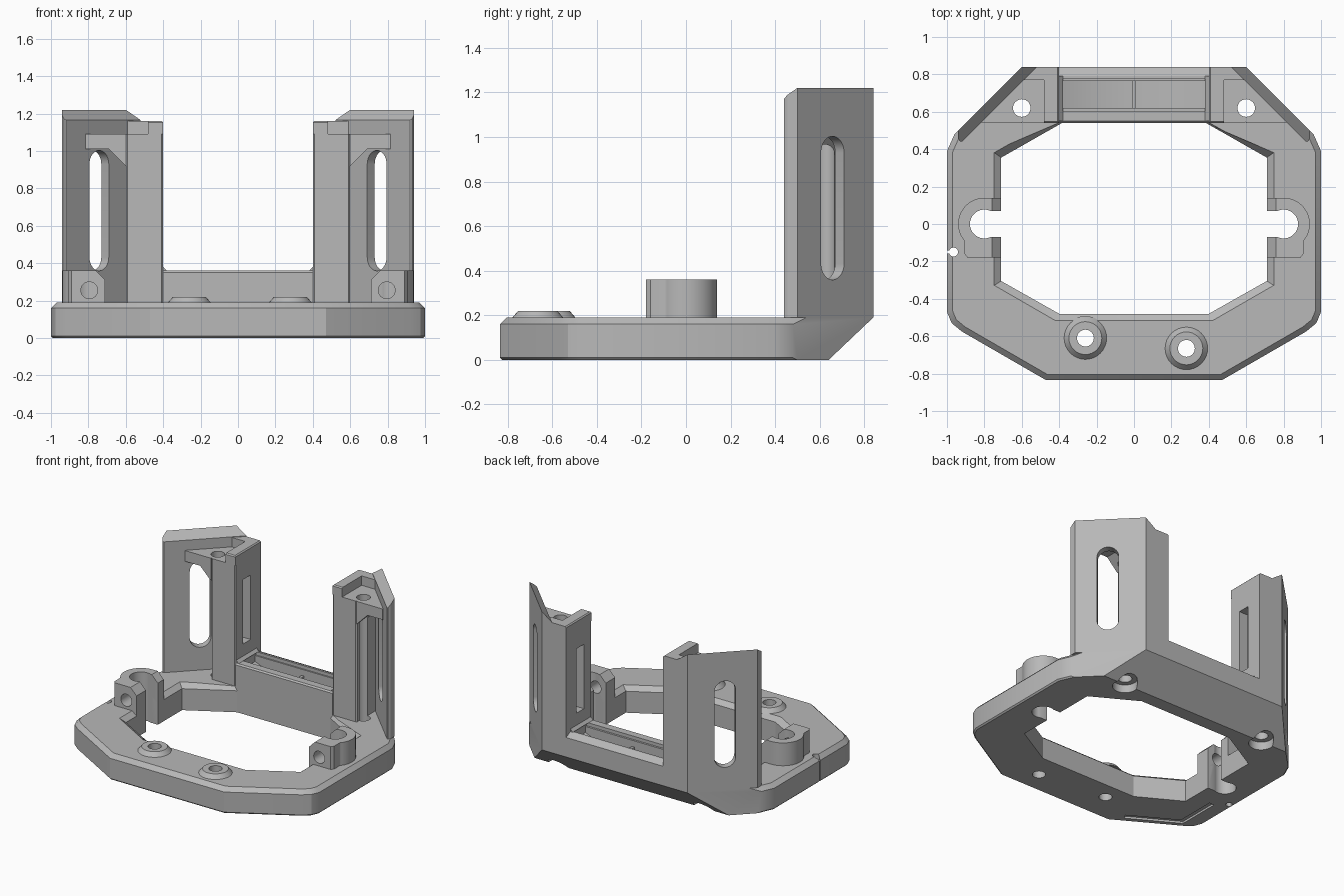
import bpy, bmesh, math
from mathutils import Matrix

cube = bpy.data.objects.get("Cube")
if cube:
    bpy.data.objects.remove(cube)

grey = bpy.data.materials.new("plain grey")
grey.use_nodes = True
colour = (0.48, 0.48, 0.48, 1)
grey.diffuse_color = colour
grey.node_tree.nodes["Principled BSDF"].inputs["Base Color"].default_value = colour

PLACE = {"x": lambda a, b, d: (d, a, b),
         "y": lambda a, b, d: (a, d, b),
         "z": lambda a, b, d: (a, b, d)}


def loft(name, lower, upper, d0, d1, axis="z"):
    """Solid between two matching outlines set along an axis."""
    bm = bmesh.new()
    low = [bm.verts.new(PLACE[axis](a, b, d0)) for a, b in lower]
    top = [bm.verts.new(PLACE[axis](a, b, d1)) for a, b in upper]
    bm.faces.new(low)
    bm.faces.new(top)
    n = len(low)
    for i in range(n):
        j = (i + 1) % n
        bm.faces.new((low[i], low[j], top[j], top[i]))
    bmesh.ops.recalc_face_normals(bm, faces=bm.faces)
    mesh = bpy.data.meshes.new(name)
    bm.to_mesh(mesh)
    bm.free()
    obj = bpy.data.objects.new(name, mesh)
    mesh.materials.append(grey)
    bpy.context.collection.objects.link(obj)
    return obj


def prism(name, outline, d0, d1, axis="z"):
    return loft(name, outline, outline, d0, d1, axis)


def arc(cx, cy, r, start=0, end=360, n=32):
    full = end - start == 360
    steps = n if full else n - 1
    angles = [math.radians(start + (end - start) * i / steps) for i in range(n)]
    return [(cx + r * math.cos(t), cy + r * math.sin(t)) for t in angles]


def rect(a0, a1, b0, b1):
    return [(a0, b0), (a1, b0), (a1, b1), (a0, b1)]


def both_sides(half):
    return half + [(-x, y) for x, y in reversed(half)]


def flip(points):
    return [(-x, y) for x, y in points]


def apply_modifier(obj, mod):
    bpy.context.view_layer.objects.active = obj
    bpy.ops.object.modifier_apply(modifier=mod.name)


def cut(obj, *cutters):
    for c in cutters:
        mod = obj.modifiers.new("cut", "BOOLEAN")
        mod.operation = "DIFFERENCE"
        mod.solver = "EXACT"
        mod.object = c
        apply_modifier(obj, mod)
        bpy.data.objects.remove(c)


def mirror(obj):
    apply_modifier(obj, obj.modifiers.new("mirror", "MIRROR"))


def bevel_edges(obj, rule, width):
    bm = bmesh.new()
    bm.from_mesh(obj.data)
    edges = [e for e in bm.edges if rule((e.verts[0].co + e.verts[1].co) / 2)]
    bmesh.ops.bevel(bm, geom=edges, offset=width, segments=1, affect="EDGES")
    bm.to_mesh(obj.data)
    bm.free()


DECK = 0.19
PINS = [(-0.26, -0.61), (0.28, -0.665)]

# Base ring with chamfered rim
outer = both_sides([(0.47, -0.835), (0.92, -0.575), (0.975, -0.53), (1, -0.47),
                    (1, 0.39), (0.96, 0.48), (0.6, 0.84)])
base = prism("base_ring", outer, 0, DECK)
bevel_edges(base, lambda m: m.z > 0.18 and m.y < 0.45, 0.03)
bevel_edges(base, lambda m: m.z < 0.001 and m.y < 0.45, 0.01)

# Ring opening, flared at the deck
opening = both_sides([(0.4, -0.48), (0.71, -0.305), (0.71, 0.355), (0.385, 0.54)])
flare = [(x * 1.07, min(y * 1.1, 0.54)) for x, y in opening]
cut(base, prism("opening", opening, -0.1, 0.3),
    loft("flare", opening, flare, 0.16, 0.2))

# Sloped underside at the back
cut(base, prism("back_slope", [(0.54, -0.095), (0.94, 0.285), (0.94, -0.095)],
                -1.2, 1.2, "x"))

# Clamp slots, screw holes and nut pockets in the ring
slot = [(0.6, -0.07)] + arc(0.8, 0, 0.077, -115, 115) + [(0.6, 0.07)]
for side in (lambda p: p, flip):
    cut(base, prism("slot", side(slot), -0.1, 0.5),
        prism("screw", side(arc(0.6, 0.62, 0.047)), -0.1, 0.5),
        prism("pocket", side(arc(0.6, 0.62, 0.085, n=24)), -0.1, 0.06))
for x, y in PINS:
    cut(base, prism("pin_hole", arc(x, y, 0.045), -0.1, 0.5))

# Cable notch in one edge and its shallow groove below
cut(base, prism("notch", arc(-0.965, -0.15, 0.024, n=20), -0.1, 0.5),
    prism("notch_mouth", rect(-1.1, -0.97, -0.158, -0.142), -0.1, 0.5))
cut(base, prism("groove", [(-0.52, -0.71), (-0.85, -0.52), (-0.85, -0.22),
                           (-0.89, -0.22), (-0.89, -0.545), (-0.54, -0.745)],
                -0.1, 0.015))

# Raised pin bosses
for i, (x, y) in enumerate(PINS):
    boss = loft("pin_boss_%d" % (i + 1), arc(x, y, 0.118), arc(x, y, 0.088),
                DECK - 0.005, 0.22)
    cut(boss, prism("pin_hole", arc(x, y, 0.045), -0.1, 0.5))

# Side clamps
outline = [(0.71, -0.18), (0.89, -0.18), (0.905, -0.16), (0.905, -0.095)]
outline += arc(0.8, 0, 0.14, -40, 90) + [(0.71, 0.14)]
clamp = prism("side_clamps", outline, 0.16, 0.36)
cut(clamp, prism("slot", slot, -0.1, 0.5),
    prism("lead_in", [(0.69, 0.29), (0.78, 0.38), (0.69, 0.38)], -0.3, 0.3, "y"),
    prism("bolt", arc(0.795, 0.255, 0.045), -0.3, -0.04, "y"))
mirror(clamp)

# Rear cross bar with a ramped channel
bar = prism("cross_bar", [(0.54, DECK), (0.84, DECK), (0.84, 0.335), (0.79, 0.36),
                          (0.55, 0.36), (0.54, 0.35)], -0.4, 0.4, "x")
cut(bar, prism("channel_lip", rect(0.605, 0.775, 0.335, 0.5), -0.395, 0.395, "x"),
    prism("channel", both_sides([(0.19, 0.21), (0.395, 0.29), (0.395, 0.5)]),
          0.62, 0.765, "y"))
prism("channel_divider", rect(-0.01, 0.01, 0.2, 0.29), 0.62, 0.765, "y")
fillet = prism("bar_corner_gussets", [(0.38, 0.36), (0.4, 0.36), (0.4, 0.38)],
               0.55, 0.79, "y")
mirror(fillet)

# Tower posts with a narrow pocket on the inner face
post = prism("tower_posts", rect(0.4, 0.6, 0.54, 0.84), DECK, 1.09)
bevel_edges(post, lambda m: m.y < 0.55 and 0.3 < m.z < 1, 0.008)
cut(post, prism("screw", arc(0.6, 0.62, 0.047), 0.1, 1.3),
    prism("pocket", rect(0.63, 0.72, 0.47, 0.95), 0.3, 0.47, "x"))
mirror(post)

# Raised rim on each tower
rim = prism("tower_rims", [(0.4, 0.54), (0.48, 0.54), (0.48, 0.77), (0.59, 0.77),
                           (0.53, 0.84), (0.4, 0.84)], 1.09, 1.16)
bevel_edges(rim, lambda m: m.z > 1.15 and (m.y < 0.55 or m.x < 0.41), 0.008)
mirror(rim)

# Screw shelf and the corbel under it
shelf = prism("tower_shelves", [(0.6, 0.54), (0.815, 0.54), (0.815, 0.55), (0.6, 0.765)],
              1.01, 1.09)
corbel = prism("shelf_corbels", [(0.6, 0.92), (0.69, 1.01), (0.6, 1.01)],
               0.54, 0.69, "y")
for part in (shelf, corbel):
    cut(part, prism("screw", arc(0.6, 0.62, 0.047), 0.1, 1.3))
    mirror(part)

# Diagonal tower walls with an inward sloping top and a long slot
wall = prism("tower_walls", [(0.6, 0.84), (0.94, 0.5), (0.94, 0.455), (0.93, 0.44),
                             (0.92, 0.44), (0.52, 0.84)], DECK, 1.22)
for v in wall.data.vertices:
    if v.co.z > 1:
        v.co.z -= (1.44 - v.co.x - v.co.y) * 0.69
window = arc(0, 0.93, 0.073, 0, 180, 16) + arc(0, 0.432, 0.073, 180, 360.01, 16)
slot_cutter = prism("window", window, -0.12, 0.12, "y")
slot_cutter.data.transform(Matrix.Translation((0.7625, 0.6375, 0))
                           @ Matrix.Rotation(math.radians(-45), 4, "Z"))
cut(wall, slot_cutter)
mirror(wall)

# Smooth round surfaces, keep corners sharp
bpy.ops.object.select_all(action="DESELECT")
for obj in bpy.context.collection.objects:
    if obj.type == "MESH" and grey.name in obj.data.materials:
        obj.select_set(True)
        bpy.context.view_layer.objects.active = obj
bpy.ops.object.shade_smooth_by_angle(angle=math.radians(25))
